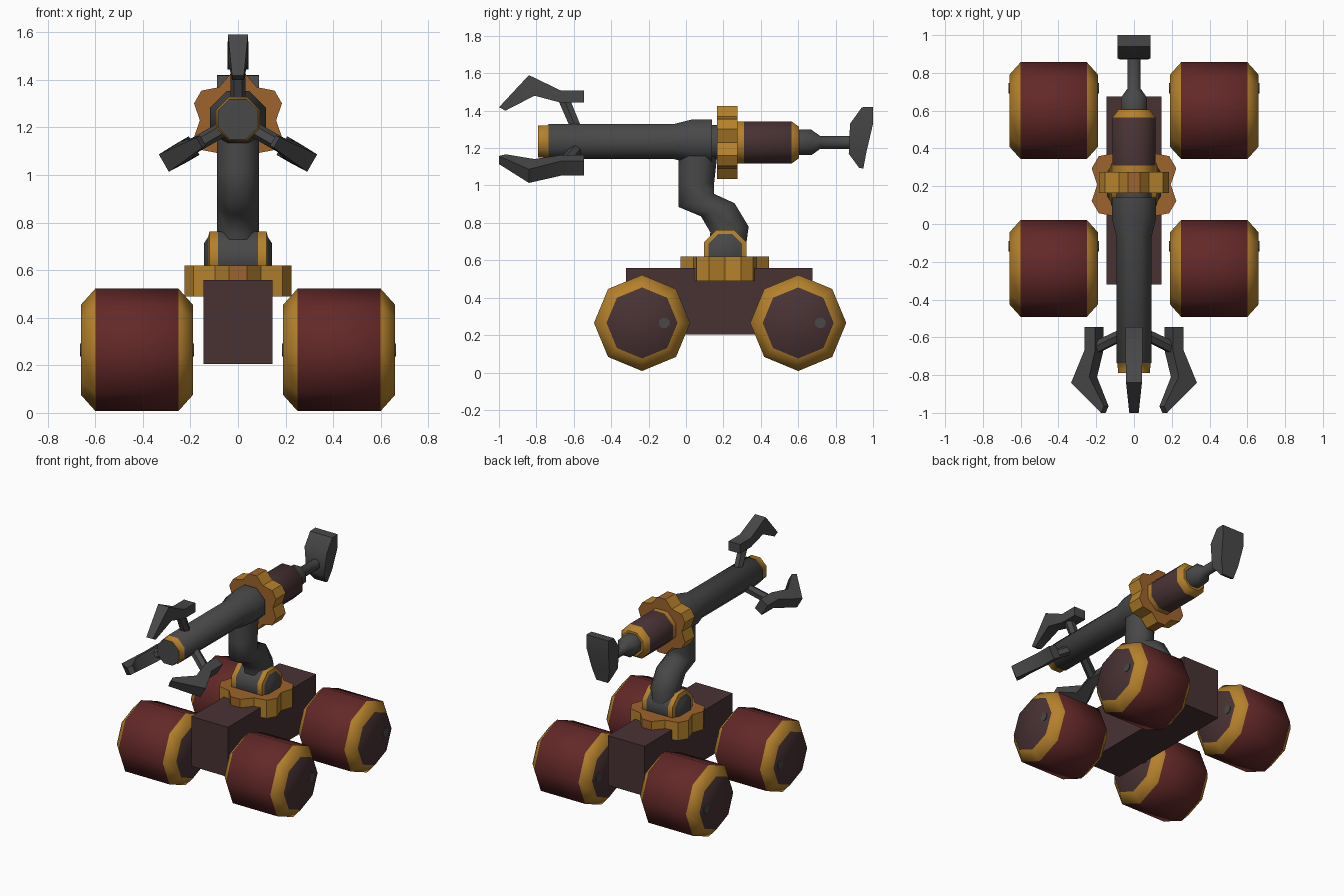
import bpy
import bmesh
from math import sin, cos, pi, radians
from mathutils import Vector, Matrix

if "Cube" in bpy.data.objects:
    bpy.data.objects.remove(bpy.data.objects["Cube"], do_unlink=True)


def material(name, r, g, b):
    m = bpy.data.materials.new(name)
    m.use_nodes = True
    m.diffuse_color = (r, g, b, 1)
    m.node_tree.nodes["Principled BSDF"].inputs["Base Color"].default_value = (r, g, b, 1)
    return m


GREY = material("dark grey", 0.065, 0.065, 0.066)
BROWN = material("dark brown", 0.066, 0.032, 0.034)
RED = material("deep red", 0.125, 0.021, 0.021)
YELLOW = material("golden yellow", 0.46, 0.22, 0.025)
ORANGE = material("burnt orange", 0.34, 0.125, 0.025)

X, Y, Z = Vector((1, 0, 0)), Vector((0, 1, 0)), Vector((0, 0, 1))


def skin(name, rings, mats, caps, matrix=None, angle=50):
    """Bridge rings of points; mats holds one colour per segment (or a rule)."""
    palette = [GREY, BROWN, RED, YELLOW, ORANGE]
    bm = bmesh.new()
    loops = [[bm.verts.new(p) for p in ring] for ring in rings]
    n = len(loops[0])
    for s in range(len(loops) - 1):
        for i in range(n):
            j = (i + 1) % n
            f = bm.faces.new((loops[s][i], loops[s][j], loops[s + 1][j], loops[s + 1][i]))
            f.material_index = palette.index(mats(i) if callable(mats) else mats[s])
    for loop, colour in zip((loops[0], loops[-1]), caps):
        bm.faces.new(loop).material_index = palette.index(colour)
    bmesh.ops.recalc_face_normals(bm, faces=bm.faces)
    if matrix:
        bm.transform(matrix)
    mesh = bpy.data.meshes.new(name)
    bm.to_mesh(mesh)
    bm.free()
    for m in palette:
        mesh.materials.append(m)
    mesh.shade_smooth()
    mesh.set_sharp_from_angle(angle=radians(angle))
    ob = bpy.data.objects.new(name, mesh)
    bpy.context.collection.objects.link(ob)
    return ob


def ring(centre, u, v, n=8, phase=0.0):
    return [centre + u * cos(phase + 2 * pi * i / n) + v * sin(phase + 2 * pi * i / n)
            for i in range(n)]


def turned(name, stations, mats, caps, centre, axis, phase=pi / 8, n=8, angle=50):
    """Solid of revolution from (distance, radius) stations along an axis."""
    u, v = (Y, Z) if axis == X else (X, Z)
    rings = [ring(Vector(centre) + axis * t, u * r, v * r, n, phase) for t, r in stations]
    return skin(name, rings, mats, caps, angle=angle)


def bent(name, sections, n=8, matrix=None, colour=GREY):
    """Bent bar in the yz plane; each section is (edge a, edge b, half width)."""
    k = 1 / cos(pi / n)
    rings = []
    for a, b, w in sections:
        a, b = Vector((0, *a)), Vector((0, *b))
        rings.append(ring((a + b) / 2, (b - a) / 2 * k, X * w * k, n, pi / n))
    return skin(name, rings, [colour] * len(rings), (colour, colour), matrix)


def gear(name, centre, radius, start, end, axis):
    """Six broad teeth with orange faces and golden flanks."""
    v = Z if axis == Y else Y
    pts = []
    for k in range(6):
        mid = pi / 6 + k * pi / 3
        for off, r in ((-9, 1), (9, 1), (30, 0.81)):
            a = mid + radians(off)
            pts.append((X * cos(a) + v * sin(a)) * radius * r)
    rings = [[Vector(centre) + axis * t + p for p in pts] for t in (start, end)]
    # The tips of the two teeth on the centre line are orange
    return skin(name, rings, lambda i: ORANGE if i in (3, 12) else YELLOW,
                (ORANGE, ORANGE), angle=30)


# Chassis block
bpy.ops.mesh.primitive_cube_add(size=1, location=(0, 0.178, 0.382))
chassis = bpy.context.object
chassis.name = "chassis"
chassis.scale = (0.29, 0.995, 0.355)
chassis.data.materials.append(BROWN)

# Four wheels, each with a small off-centre hub pin
wheel = [(-0.235, 0.19), (-0.175, 0.257), (0.175, 0.257), (0.235, 0.19)]
for side, label in ((1, "left"), (-1, "right")):
    for y, end in ((-0.235, "front"), (0.6, "back")):
        turned(f"{end}_{label}_wheel", wheel, [YELLOW, RED, YELLOW], (BROWN, BROWN),
               (side * 0.425, y, 0.265), X, phase=0, angle=46)
        turned(f"{end}_{label}_hub_pin", [(-0.239, 0.03), (0.239, 0.03)], [GREY], (GREY, GREY),
               (side * 0.425, y + 0.118, 0.265), X)

# Turntable and shoulder knuckle
gear("turntable_gear", (0, 0.208, 0), 0.24, 0.49, 0.62, Z)
turned("shoulder_knuckle",
       [(-0.142, 0.07), (-0.125, 0.098), (-0.12, 0.122), (-0.085, 0.122),
        (0.085, 0.122), (0.12, 0.122), (0.125, 0.098), (0.142, 0.07)],
       [GREY, YELLOW, YELLOW, GREY, YELLOW, YELLOW, GREY], (GREY, GREY),
       (0, 0.21, 0.65), X)

# Bent lower arm
bent("lower_arm", [
    ((0.12, 0.6), (0.31, 0.6), 0.088),
    ((0.13, 0.75), (0.335, 0.78), 0.088),
    ((0.08, 0.835), (0.26, 0.905), 0.088),
    ((-0.04, 0.885), (0.15, 0.955), 0.088),
    ((-0.04, 1.02), (0.15, 1.01), 0.088),
    ((-0.04, 1.19), (0.17, 1.19), 0.088)])

# Long upper arm with its nose band
turned("upper_arm", [(-0.79, 0.092), (-0.74, 0.094), (-0.735, 0.1), (-0.07, 0.1),
                     (0.03, 0.127), (0.14, 0.127)],
       [YELLOW, YELLOW, GREY, GREY, GREY], (GREY, GREY), (0, 0, 1.235), Y)
turned("arm_collar", [(0.13, 0.1), (0.18, 0.1)], [GREY], (GREY, GREY), (0, 0, 1.23), Y)

# Elbow gear, tail housing and tail shaft
gear("elbow_gear", (0, 0, 1.23), 0.198, 0.165, 0.275, Y)
turned("tail_housing", [(0.26, 0.122), (0.31, 0.122), (0.565, 0.122), (0.605, 0.09)],
       [YELLOW, BROWN, YELLOW], (YELLOW, YELLOW), (0, 0, 1.23), Y)
turned("tail_shaft", [(0.6, 0.074), (0.67, 0.074), (0.718, 0.037), (0.9, 0.037)],
       [GREY] * 3, (GREY, GREY), (0, 0, 1.23), Y)

# Tail blade
bent("tail_blade", [
    ((0.94, 1.418), (1.0, 1.42), 0.088),
    ((0.877, 1.33), (1.0, 1.33), 0.088),
    ((0.87, 1.17), (0.965, 1.18), 0.07),
    ((0.925, 1.095), (0.948, 1.09), 0.045)], n=4)

# Three claws on struts, spaced evenly around the upper arm
for k, label in enumerate(("top", "left", "right")):
    place = Matrix.Translation((0, 0, 1.23)) @ Matrix.Rotation(k * 2 * pi / 3, 4, "Y")
    bent(f"{label}_claw", [
        ((-0.545, 0.278), (-0.545, 0.213), 0.045),
        ((-0.67, 0.278), (-0.67, 0.213), 0.045),
        ((-0.84, 0.36), (-0.81, 0.25), 0.042),
        ((-1.0, 0.188), (-0.965, 0.17), 0.025)], n=4, matrix=place)
    bent(f"{label}_claw_strut", [
        ((-0.685, 0.23), (-0.62, 0.23), 0.028),
        ((-0.615, 0.07), (-0.555, 0.07), 0.028)], n=6, matrix=place)
